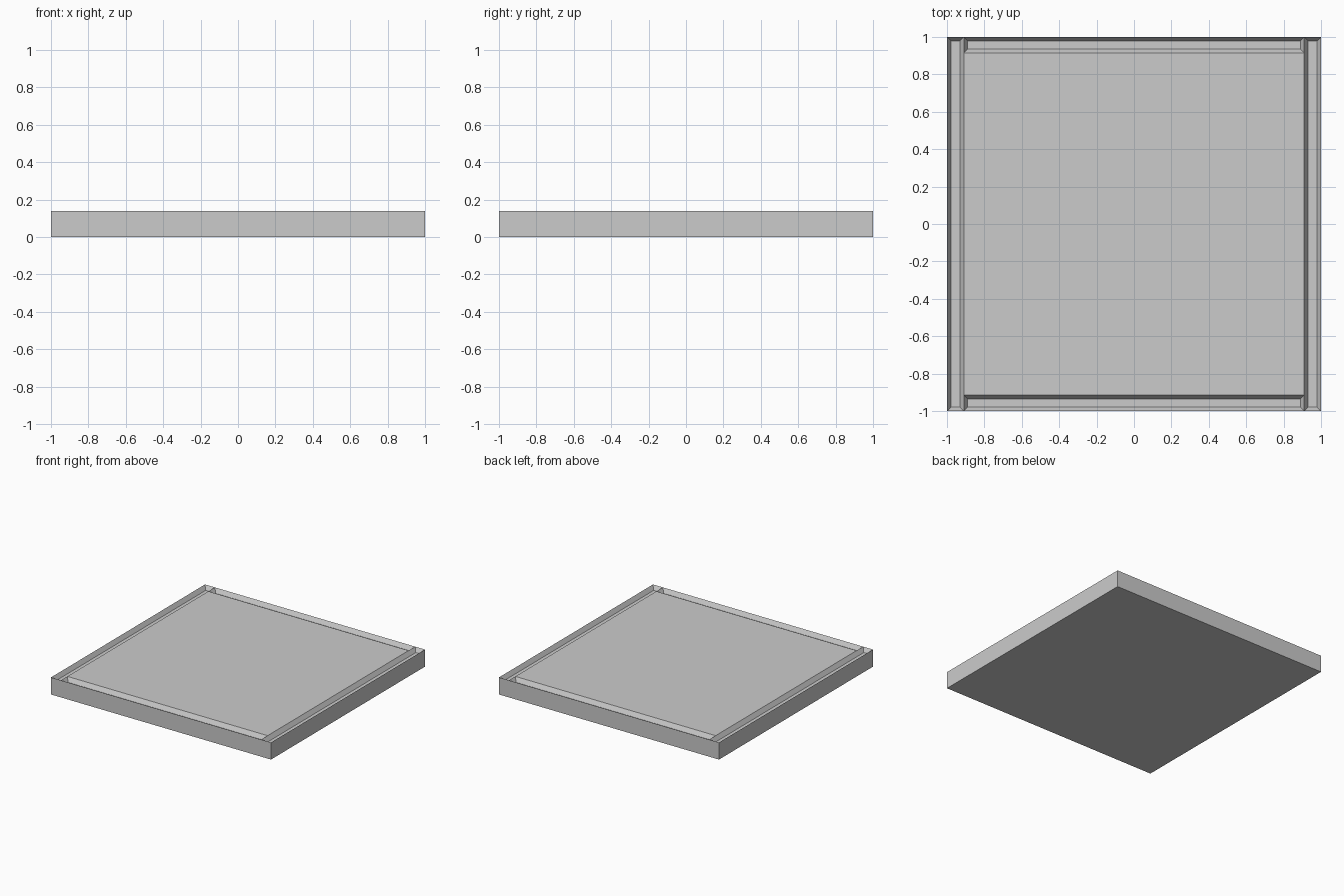
import bpy, bmesh

if "Cube" in bpy.data.objects:
    bpy.data.objects.remove(bpy.data.objects["Cube"])

HEIGHT = 0.14    # overall thickness
SIDE_W = 0.09    # width of left/right rails
END_W = 0.085    # width of front/back rails
INSET = 0.021    # horizontal run of the groove slopes
DEPTH = 0.035    # groove depth


def block(name, x0, x1, y0, y1, groove=False):
    """Box standing on z=0, optionally with a sloped recess in its top."""
    bm = bmesh.new()
    bmesh.ops.create_cube(bm, size=1)
    for v in bm.verts:
        v.co.x = x1 if v.co.x > 0 else x0
        v.co.y = y1 if v.co.y > 0 else y0
        v.co.z = HEIGHT if v.co.z > 0 else 0
    bm.normal_update()
    if groove:
        top = max(bm.faces, key=lambda f: f.normal.z)
        bmesh.ops.inset_region(bm, faces=[top], thickness=INSET, depth=0,
                               use_even_offset=True)
        for v in top.verts:
            v.co.z = HEIGHT - DEPTH
    bmesh.ops.recalc_face_normals(bm, faces=bm.faces)
    mesh = bpy.data.meshes.new(name)
    bm.to_mesh(mesh)
    bm.free()
    obj = bpy.data.objects.new(name, mesh)
    bpy.context.collection.objects.link(obj)
    return obj


xi, yi = 1 - SIDE_W, 1 - END_W

# Flat centre slab, flush with the rims
block("centre_panel", -xi, xi, -yi, yi)

# Full-length grooved side rails
block("left_rail", -1, -xi, -1, 1, groove=True)
block("right_rail", xi, 1, -1, 1, groove=True)

# Shorter grooved rails fitted between the side rails
block("front_rail", -xi, xi, -1, -yi, groove=True)
block("back_rail", -xi, xi, yi, 1, groove=True)
